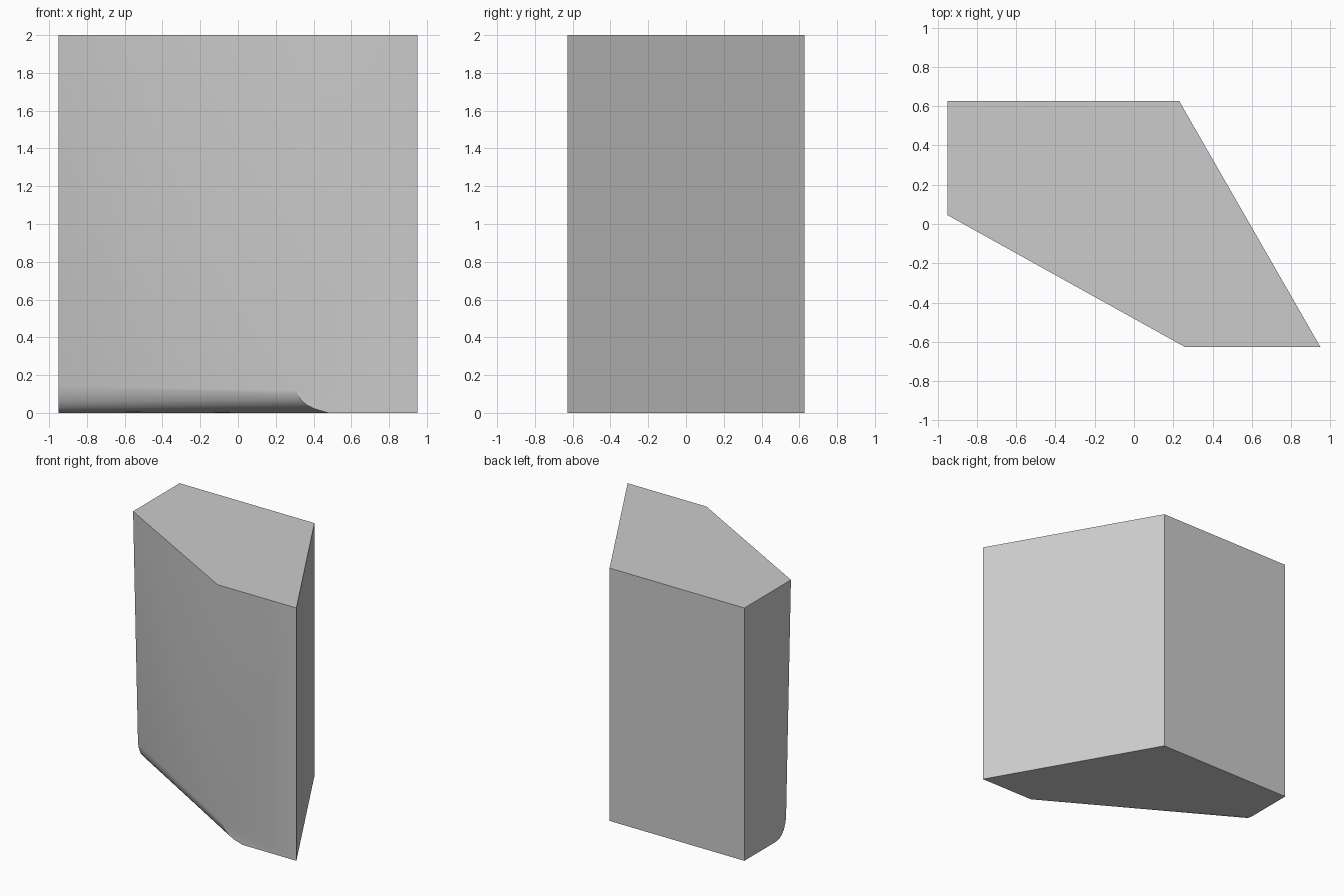
import bpy, bmesh, math

cube = bpy.data.objects.get("Cube")
if cube:
    bpy.data.objects.remove(cube, do_unlink=True)

TOP, BOTTOM = 2.0, 0.0
BACK, FRONT, RIGHT, LEFT = 0.627, -0.627, -0.95, 0.95
BACK_CORNER = 0.23

# End profiles of the drafted face with its rounded foot: (offset, height)
side_profile = [(0.045, TOP), (0.106, 0.14), (0.116, 0.1), (0.134, 0.058),
                (0.158, 0.028), (0.19, 0.008), (0.235, BOTTOM)]
front_profile = [(0.26, TOP), (0.31, 0.12), (0.318, 0.095), (0.333, 0.07),
                 (0.36, 0.045), (0.405, 0.022), (0.48, BOTTOM)]

bm = bmesh.new()
side = [bm.verts.new((RIGHT, y, z)) for y, z in side_profile]
front = [bm.verts.new((x, FRONT, z)) for x, z in front_profile]


def upright(x, y):
    """Top and bottom vertex of a straight vertical corner."""
    return [bm.verts.new((x, y, z)) for z in (TOP, BOTTOM)]


back_right = upright(RIGHT, BACK)
back_left = upright(BACK_CORNER, BACK)
front_left = upright(LEFT, FRONT)

# Drafted face and rounded foot, lofted between the two profiles
for i in range(len(side) - 1):
    bm.faces.new((side[i], side[i + 1], front[i + 1], front[i]))

# Flat walls
bm.faces.new(front + front_left[::-1])
bm.faces.new(side + back_right[::-1])
bm.faces.new(back_right + back_left[::-1])
bm.faces.new(back_left + front_left[::-1])

# Caps
for end in (0, -1):
    bm.faces.new([c[end] for c in (side, front, front_left, back_left, back_right)])
bmesh.ops.recalc_face_normals(bm, faces=bm.faces)

mesh = bpy.data.meshes.new("block")
bm.to_mesh(mesh)
bm.free()
block = bpy.data.objects.new("block", mesh)
bpy.context.collection.objects.link(block)

# Single grey colour
grey = bpy.data.materials.new("light_grey")
grey.use_nodes = True
colour = (0.6, 0.6, 0.6, 1.0)
grey.diffuse_color = colour
grey.node_tree.nodes["Principled BSDF"].inputs["Base Color"].default_value = colour
mesh.materials.append(grey)

# Soft blend on the drafted face, crisp corners elsewhere
bpy.ops.object.select_all(action='DESELECT')
block.select_set(True)
bpy.context.view_layer.objects.active = block
bpy.ops.object.shade_smooth_by_angle(angle=math.radians(32))
for edge in mesh.edges:
    if all(mesh.vertices[v].co.z < 0.001 for v in edge.vertices):
        edge.use_edge_sharp = True
